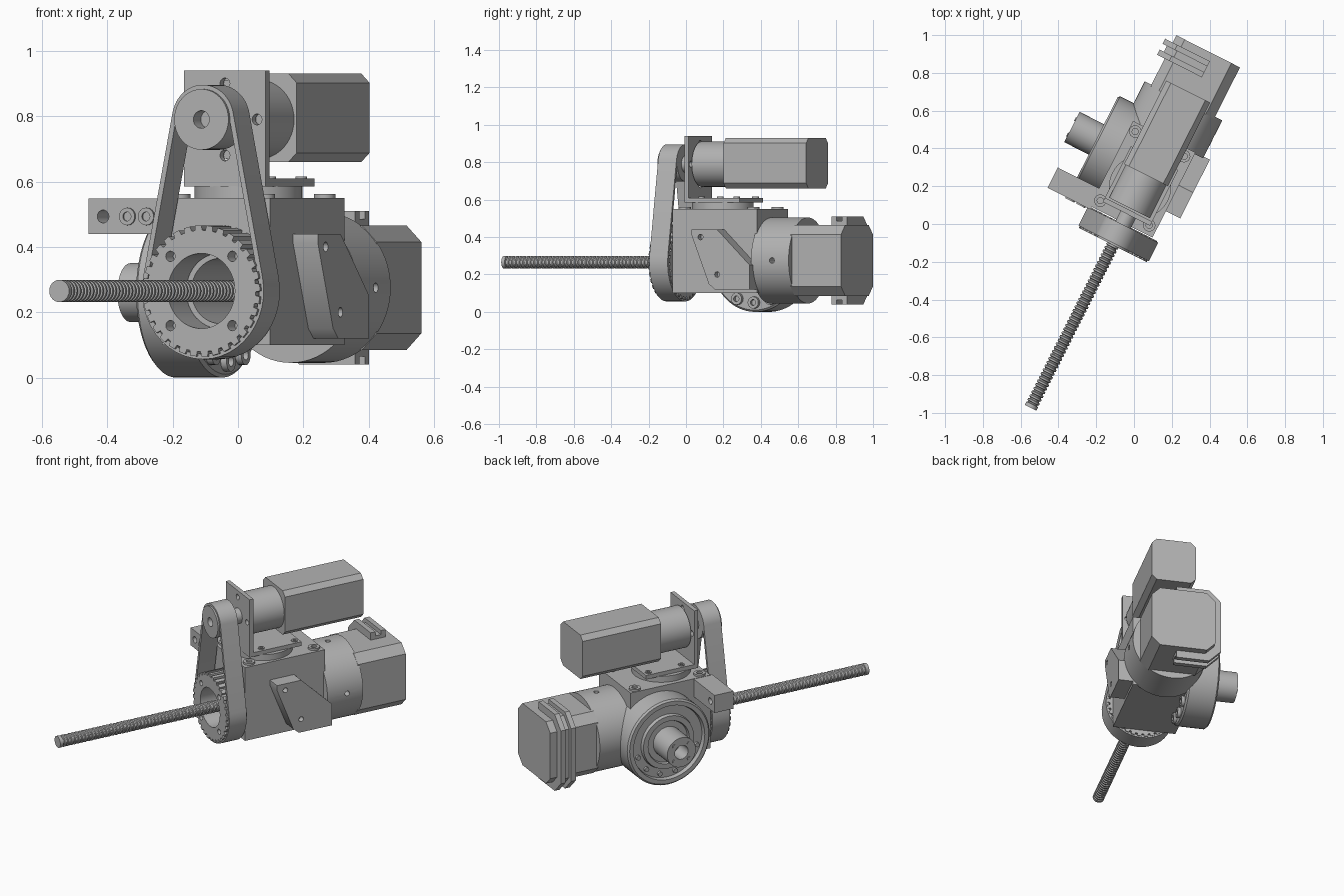
import bpy, bmesh, math
from math import pi, sin, cos
from mathutils import Matrix

cube = bpy.data.objects.get("Cube")
if cube:
    bpy.data.objects.remove(cube)

grey = bpy.data.materials.new("machine grey")
grey.use_nodes = True
grey.diffuse_color = (0.45, 0.45, 0.45, 1)
grey.node_tree.nodes["Principled BSDF"].inputs["Base Color"].default_value = (0.45, 0.45, 0.45, 1)

# The whole machine is laid out along y, then turned about z
TURN = Matrix.Rotation(math.radians(-26.8), 4, 'Z')
AX, AZ = -0.05, 0.265        # drive axis
TOP_Z = 0.79                 # upper motor axis
parts = []


def at(axis, p, q, t):
    return {'x': (t, p, q), 'y': (p, t, q), 'z': (p, q, t)}[axis]


def finish(name, bm):
    bmesh.ops.remove_doubles(bm, verts=bm.verts, dist=1e-5)
    bmesh.ops.recalc_face_normals(bm, faces=bm.faces)
    bm.transform(TURN)
    mesh = bpy.data.meshes.new(name)
    bm.to_mesh(mesh)
    bm.free()
    mesh.materials.append(grey)
    ob = bpy.data.objects.new(name, mesh)
    bpy.context.collection.objects.link(ob)
    parts.append(ob)
    return ob


def prism(name, pts, axis, lo, hi):
    bm = bmesh.new()
    a = [bm.verts.new(at(axis, p, q, lo)) for p, q in pts]
    b = [bm.verts.new(at(axis, p, q, hi)) for p, q in pts]
    bm.faces.new(a)
    bm.faces.new(b)
    for i in range(len(a)):
        j = (i + 1) % len(a)
        bm.faces.new((a[i], a[j], b[j], b[i]))
    return finish(name, bm)


def box(name, x0, x1, y0, y1, z0, z1):
    return prism(name, [(x0, y0), (x1, y0), (x1, y1), (x0, y1)], 'z', z0, z1)


def chamfered(p0, p1, q0, q1, c):
    return [(p0 + c, q0), (p1 - c, q0), (p1, q0 + c), (p1, q1 - c),
            (p1 - c, q1), (p0 + c, q1), (p0, q1 - c), (p0, q0 + c)]


def lathe(name, profile, axis, p, q, seg=48):
    """Spin (position, radius) pairs about an axis through p, q."""
    bm = bmesh.new()
    rings = [[bm.verts.new(at(axis, p + r * cos(2 * pi * i / seg), q + r * sin(2 * pi * i / seg), t))
              for i in range(seg)] for t, r in profile]
    for a, b in zip(rings, rings[1:]):
        for i in range(seg):
            j = (i + 1) % seg
            bm.faces.new((a[i], a[j], b[j], b[i]))
    return finish(name, bm)


def cyl(name, axis, p, q, lo, hi, r, seg=48):
    return lathe(name, [(lo, 0), (lo, r), (hi, r), (hi, 0)], axis, p, q, seg)


def bolt(name, axis, p, q, base, top, r):
    deep = base + (top - base) * 0.3
    return lathe(name, [(base, 0), (base, r), (top, r), (top, r * 0.5), (deep, r * 0.5), (deep, 0)],
                 axis, p, q, 16)


def cut(ob, axis, p, q, lo, hi, r, seg=16):
    cutter = cyl("cutter", axis, p, q, lo, hi, r, seg)
    parts.remove(cutter)
    cutter.hide_render = True
    mod = ob.modifiers.new("hole", 'BOOLEAN')
    mod.operation = 'DIFFERENCE'
    mod.solver = 'EXACT'
    mod.object = cutter
    bpy.context.view_layer.objects.active = ob
    bpy.ops.object.modifier_apply(modifier=mod.name)
    bpy.data.objects.remove(cutter)


# Gear housing with its through bore
body = box("gear_housing", -0.25, 0.12, -0.02, 0.485, 0.1, 0.55)
cut(body, 'y', AX, AZ, -0.1, 0.3, 0.1, 48)
for x in (-0.215, 0.075):
    for y in (0.03, 0.44):
        bolt("housing_bolt", 'z', x, y, 0.54, 0.562, 0.033)

# Threaded lead screw
thread = [(-1.115, 0), (-1.115, 0.034), (-1.095, 0.034)]
pitch = 0.022
for k in range(int(1.38 / pitch)):
    y = -1.095 + k * pitch
    thread += [(y + 0.002, 0.027), (y + 0.008, 0.027), (y + 0.011, 0.034), (y + 0.02, 0.034)]
lathe("lead_screw", thread + [(0.28, 0.034), (0.28, 0)], 'y', AX, AZ, 24)

# Large toothed pulley
teeth = []
count = 32
for k in range(count):
    for f, r in ((0, 0.201), (0.55, 0.201), (0.62, 0.186), (0.93, 0.186)):
        a = 2 * pi * (k + f) / count
        teeth.append((AX + r * cos(a), AZ + r * sin(a)))
pulley = prism("large_pulley", teeth, 'y', -0.15, -0.025)
cut(pulley, 'y', AX, AZ, -0.2, 0.02, 0.115, 48)
for k in range(4):
    a = pi / 4 + k * pi / 2
    cut(pulley, 'y', AX + 0.15 * cos(a), AZ + 0.15 * sin(a), -0.2, -0.1, 0.016)

# Small pulley and motor shaft
lathe("small_pulley", [(-0.1, 0), (-0.1, 0.027), (-0.15, 0.027), (-0.15, 0.093), (-0.03, 0.093), (-0.03, 0)],
      'y', AX, TOP_Z)
cyl("motor_shaft", 'y', AX, TOP_Z, -0.04, 0.04, 0.045, 24)


# Belt around both pulleys
def belt_loop(small, large, n=24):
    tilt = math.asin((large - small) / (TOP_Z - AZ))
    pts = []
    for z, r, a0, a1 in ((TOP_Z, small, tilt, pi - tilt), (AZ, large, pi - tilt, 2 * pi + tilt)):
        for i in range(n + 1):
            a = a0 + (a1 - a0) * i / n
            pts.append((AX + r * cos(a), z + r * sin(a)))
    return pts


bm = bmesh.new()
loops = [[bm.verts.new((x, y, z)) for x, z in belt_loop(s, l)]
         for s, l, y in ((0.106, 0.209, -0.14), (0.106, 0.209, -0.03),
                         (0.09, 0.193, -0.03), (0.09, 0.193, -0.14))]
for k in range(4):
    a, b = loops[k], loops[(k + 1) % 4]
    for i in range(len(a)):
        j = (i + 1) % len(a)
        bm.faces.new((a[i], a[j], b[j], b[i]))
finish("drive_belt", bm)

# Upper motor, bracket and swivel base
cyl("swivel_base", 'z', -0.06, 0.19, 0.55, 0.587, 0.165)
box("bracket_foot", -0.2, 0.08, 0.03, 0.36, 0.585, 0.61)
bracket = box("bracket_plate", -0.2, 0.08, 0.03, 0.055, 0.585, 0.94)
for k in range(4):
    a = k * pi / 2
    cut(bracket, 'y', -0.06 + 0.11 * cos(a), TOP_Z + 0.11 * sin(a), 0, 0.1, 0.017)
for x in (-0.17, 0.05):
    for y in (0.12, 0.33):
        bolt("foot_bolt", 'z', x, y, 0.605, 0.616, 0.018)
cyl("upper_gearhead", 'y', -0.06, TOP_Z, 0.065, 0.27, 0.121)
prism("upper_motor", chamfered(-0.19, 0.07, 0.66, 0.93, 0.028), 'y', 0.26, 0.755)

# Rear motor with flange and cable clip
flange = cyl("rear_flange", 'y', -0.06, 0.275, 0.475, 0.7, 0.23, 64)
cut(flange, 'x', 0.6, 0.275, 0.1, 0.3, 0.015)
cut(flange, 'z', -0.06, 0.6, 0.45, 0.6, 0.015)
prism("rear_motor", chamfered(-0.25, 0.127, 0.085, 0.465, 0.05), 'y', 0.69, 0.993)


def clip(name, grow, y0, y1):
    mid = 0.275
    half = [(-0.03, 0.19 + grow), (-0.2 - grow / 2, 0.19 + grow), (-0.25 - grow, 0.14 + grow / 2)]
    inner = [(-0.24, 0.14), (-0.2, 0.18), (-0.03, 0.18)]
    top = [(x, mid + h) for x, h in half]
    low = [(x, mid - h) for x, h in reversed(half)]
    ins = [(x, mid - h) for x, h in reversed(inner)] + [(x, mid + h) for x, h in inner]
    prism(name, top + low + ins, 'y', y0, y1)


clip("clip_ridge_front", 0.045, 0.855, 0.885)
clip("clip_web", 0.02, 0.88, 0.925)
clip("clip_ridge_back", 0.045, 0.92, 0.95)

# Output wheel with recessed face and hollow hub
WY, WZ = 0.31, 0.26
lathe("output_wheel", [(-0.2, 0), (-0.2, 0.25), (-0.21, 0.26), (-0.37, 0.26), (-0.38, 0.25), (-0.38, 0.225),
                       (-0.355, 0.22), (-0.355, 0.165), (-0.375, 0.16), (-0.375, 0.13), (-0.36, 0.125),
                       (-0.36, 0.09), (-0.525, 0.09), (-0.525, 0.042), (-0.42, 0.042), (-0.42, 0)],
      'x', WY, WZ, 64)
for k in range(6):
    a = pi * (1.1 + 0.16 * k)
    cyl("wheel_bolt", 'x', WY + 0.195 * cos(a), WZ + 0.195 * sin(a), -0.368, -0.35, 0.014, 12)
for k in range(4):
    a = pi / 4 + k * pi / 2
    cyl("hub_bolt", 'x', WY + 0.066 * cos(a), WZ + 0.066 * sin(a), -0.53, -0.52, 0.011, 12)
for y, z in ((0.21, 0.07), (0.31, 0.05), (0.41, 0.07)):
    bolt("wheel_rear_bolt", 'x', y, z, -0.21, -0.18, 0.032)

# Side mounting arm
arm = box("mounting_arm", -0.495, -0.24, -0.035, 0.085, 0.44, 0.548)
cut(arm, 'y', -0.445, 0.493, -0.1, 0.2, 0.02)
for x in (-0.36, -0.295):
    lathe("arm_bolt", [(-0.03, 0), (-0.03, 0.014), (-0.042, 0.014), (-0.042, 0.027), (-0.02, 0.027), (-0.02, 0)],
          'y', x, 0.493, 16)

# Slanted side plate
side = prism("side_plate", [(0.137, 0.44), (0.137, 0.41), (0.24, 0.15), (0.275, 0.12), (0.485, 0.12),
                            (0.485, 0.25), (0.29, 0.44)], 'x', 0.115, 0.205)
for y, z in ((0.19, 0.4), (0.29, 0.2)):
    cut(side, 'x', y, z, 0.17, 0.3, 0.015)

# Smooth the round parts, keep the edges sharp
bpy.ops.object.select_all(action='DESELECT')
for ob in parts:
    ob.select_set(True)
bpy.context.view_layer.objects.active = parts[0]
bpy.ops.object.shade_smooth_by_angle(angle=math.radians(30))
